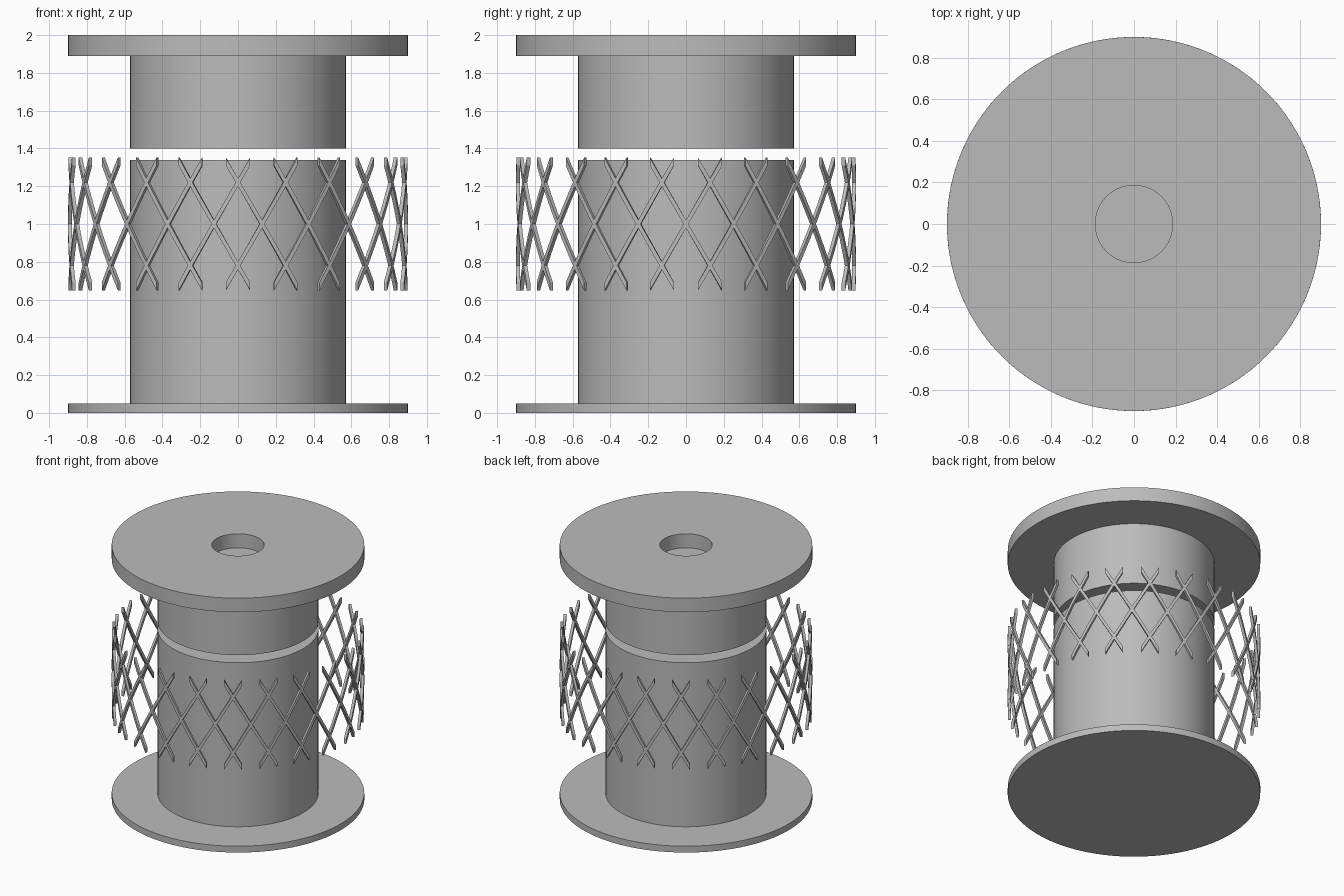
import bpy, bmesh, math

cube = bpy.data.objects.get("Cube")
if cube:
    bpy.data.objects.remove(cube, do_unlink=True)

grey = bpy.data.materials.new("plain_grey")
grey.use_nodes = True
colour = (0.5, 0.5, 0.5, 1)
grey.diffuse_color = colour
grey.node_tree.nodes["Principled BSDF"].inputs["Base Color"].default_value = colour


def finish(name, bm):
    """Turn a bmesh into a smooth, sharp-edged grey object."""
    bmesh.ops.remove_doubles(bm, verts=bm.verts, dist=1e-5)
    bmesh.ops.recalc_face_normals(bm, faces=bm.faces)
    mesh = bpy.data.meshes.new(name)
    bm.to_mesh(mesh)
    bm.free()
    mesh.materials.append(grey)
    obj = bpy.data.objects.new(name, mesh)
    bpy.context.collection.objects.link(obj)
    bpy.ops.object.select_all(action='DESELECT')
    obj.select_set(True)
    bpy.context.view_layer.objects.active = obj
    bpy.ops.object.shade_smooth_by_angle(angle=math.radians(30))


def lathe(name, profile, steps=96):
    """Spin an (r, z) profile about the z axis."""
    bm = bmesh.new()
    verts = [bm.verts.new((r, 0, z)) for r, z in profile]
    edges = [bm.edges.new(pair) for pair in zip(verts, verts[1:])]
    bmesh.ops.spin(bm, geom=verts + edges, cent=(0, 0, 0), axis=(0, 0, 1),
                   angle=math.tau, steps=steps, use_merge=True)
    finish(name, bm)


FLANGE, DRUM, BORE = 0.9, 0.573, 0.186

# Lower spool: thin base flange and tall drum
lathe("lower_spool", [(0, 0), (FLANGE, 0), (FLANGE, 0.05), (DRUM, 0.05),
                      (DRUM, 1.34), (0, 1.34)])

# Upper spool: short drum and thick flange with a shallow bore
lathe("upper_spool", [(0, 1.4), (DRUM, 1.4), (DRUM, 1.89), (FLANGE, 1.89),
                      (FLANGE, 2), (BORE, 2), (BORE, 1.89), (0, 1.89)])

# Lattice sleeve: crossed curved struts with upright cut ends
COUNT, SEGMENTS = 22, 10
PITCH = math.tau / COUNT
SWEEP, RISE = 0.75 * PITCH, 0.33
HALF_HEIGHT, INNER, OUTER = 0.021, 0.88, FLANGE


def add_strut(bm, middle, lean):
    rings = []
    for i in range(SEGMENTS + 1):
        t = 2 * i / SEGMENTS - 1
        a, z = middle + t * SWEEP, 1 + lean * t * RISE
        rings.append([bm.verts.new((r * math.cos(a), r * math.sin(a), z + h))
                      for r, h in ((INNER, -HALF_HEIGHT), (OUTER, -HALF_HEIGHT),
                                   (OUTER, HALF_HEIGHT), (INNER, HALF_HEIGHT))])
    for p, q in zip(rings, rings[1:]):
        for k in range(4):
            n = (k + 1) % 4
            bm.faces.new((p[k], p[n], q[n], q[k]))
    bm.faces.new(rings[0])
    bm.faces.new(rings[-1])


for name, lean in (("right_leaning_struts", 1), ("left_leaning_struts", -1)):
    bm = bmesh.new()
    for i in range(COUNT):
        add_strut(bm, i * PITCH, lean)
    finish(name, bm)
